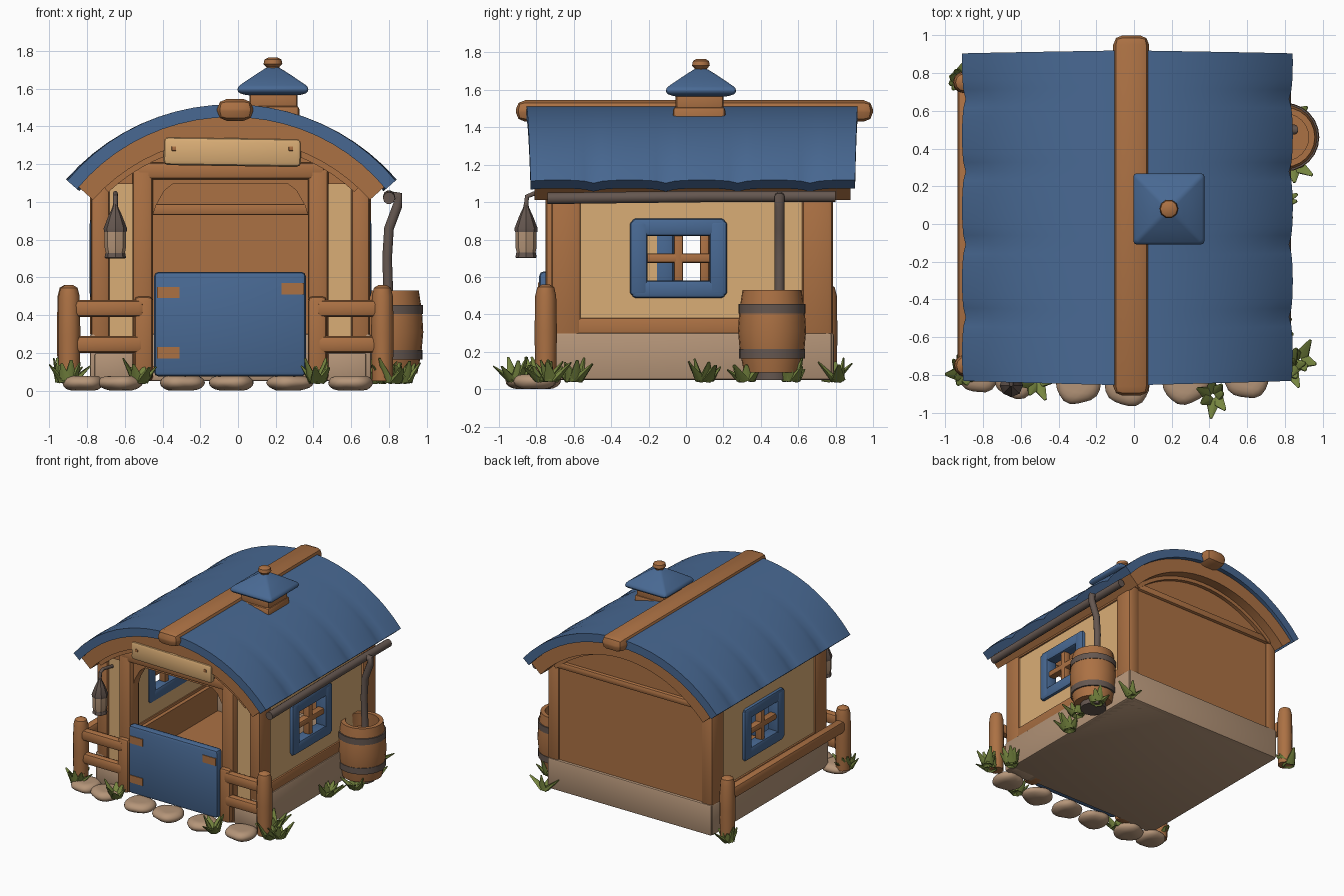
import bpy, bmesh, math, random
from mathutils import Matrix, Vector

random.seed(4)
if "Cube" in bpy.data.objects:
    bpy.data.objects.remove(bpy.data.objects["Cube"])


def material(name, rgb):
    m = bpy.data.materials.new(name)
    m.use_nodes = True
    m.diffuse_color = (*rgb, 1)
    m.node_tree.nodes["Principled BSDF"].inputs["Base Color"].default_value = (*rgb, 1)
    return m


wood = material("brown wood", (.41, .165, .057))
blue = material("blue paint", (.065, .14, .29))
plaster = material("pale plaster", (.70, .42, .18))
stone = material("tan stone", (.46, .30, .19))
metal = material("grey metal", (.13, .095, .08))
green = material("grass green", (.18, .235, .05))


def finish(bm, name, mat, angle=40):
    bmesh.ops.recalc_face_normals(bm, faces=bm.faces)
    me = bpy.data.meshes.new(name)
    bm.to_mesh(me)
    bm.free()
    ob = bpy.data.objects.new(name, me)
    bpy.context.collection.objects.link(ob)
    me.materials.append(mat)
    smooth(ob, angle)
    return ob


def smooth(ob, angle=40):
    bpy.ops.object.select_all(action='DESELECT')
    ob.select_set(True)
    bpy.context.view_layer.objects.active = ob
    bpy.ops.object.shade_smooth_by_angle(angle=math.radians(angle))


def soften(bm, width):
    if width:
        bmesh.ops.bevel(bm, geom=bm.edges[:], offset=width, segments=2,
                        affect='EDGES', profile=.5, clamp_overlap=True)


def box(name, a, b, mat, bevel=.012, tilt=0):
    bm = bmesh.new()
    a, b = Vector(a), Vector(b)
    size = [abs(v) for v in b - a]
    bmesh.ops.create_cube(bm, size=1, matrix=Matrix.Diagonal((*size, 1)))
    soften(bm, bevel)
    bm.transform(Matrix.Translation((a + b) / 2) @ Matrix.Rotation(tilt, 4, 'Y'))
    return finish(bm, name, mat)


def prism(name, pts, y0, y1, mat):
    bm = bmesh.new()
    face = bm.faces.new([bm.verts.new((x, y0, z)) for x, z in pts])
    new = bmesh.ops.extrude_face_region(bm, geom=[face])["geom"]
    bmesh.ops.translate(bm, vec=(0, y1 - y0, 0), verts=[v for v in new if isinstance(v, bmesh.types.BMVert)])
    return finish(bm, name, mat)


def lathe(name, profile, x, y, mat, n=20, turn=0, bevel=0, capped=True):
    bm = bmesh.new()
    rings = []
    for r, z in profile:
        rings.append([bm.verts.new((x + r * math.cos(turn + k * math.tau / n),
                                    y + r * math.sin(turn + k * math.tau / n), z)) for k in range(n)])
    for low, high in zip(rings, rings[1:]):
        for k in range(n):
            j = (k + 1) % n
            bm.faces.new((low[k], low[j], high[j], high[k]))
    if capped:
        bm.faces.new(rings[0])
        bm.faces.new(rings[-1])
    soften(bm, bevel)
    return finish(bm, name, mat)


def tube(name, pts, radius, mat):
    cu = bpy.data.curves.new(name, 'CURVE')
    cu.dimensions, cu.bevel_depth, cu.bevel_resolution, cu.use_fill_caps = '3D', radius, 3, True
    sp = cu.splines.new('POLY')
    sp.points.add(len(pts) - 1)
    for p, co in zip(sp.points, pts):
        p.co = (*co, 1)
    ob = bpy.data.objects.new(name, cu)
    bpy.context.collection.objects.link(ob)
    bpy.ops.object.select_all(action='DESELECT')
    ob.select_set(True)
    bpy.context.view_layer.objects.active = ob
    bpy.ops.object.convert(target='MESH')
    ob.data.materials.clear()
    ob.data.materials.append(mat)
    smooth(ob)


CX, ARC_Z = -.035, .354


def roof_shell(name, r_in, r_out, half, y0, y1, mat, wave=0):
    # curved slab; wave makes overlapping courses along the eaves
    bm = bmesh.new()
    rows, cols, grid = 36, 20, []
    for i in range(rows + 1):
        t = i / rows
        dip = wave * (1 - abs(math.sin(t * math.pi * 4.5 + .4)) ** .4)
        row = []
        for r in (r_out, r_in):
            for j in range(cols + 1):
                u = 2 * j / cols - 1
                a = u * half
                rr = r - dip * abs(u) ** 3
                y = y0 + (y1 - y0) * t + (.6 - t) * .04 * abs(u) * (wave > 0)
                row.append(bm.verts.new((CX + rr * math.sin(a), y, ARC_Z + rr * math.cos(a))))
        grid.append(row[:cols + 1] + row[cols + 1:][::-1])
    n = len(grid[0])
    for p, q in zip(grid, grid[1:]):
        for k in range(n):
            bm.faces.new((p[k], p[(k + 1) % n], q[(k + 1) % n], q[k]))
    for row in (grid[0], grid[-1]):
        for k in range(cols):
            bm.faces.new((row[k], row[k + 1], row[n - 2 - k], row[n - 1 - k]))
    return finish(bm, name, mat)


def gable(name, base, y0, y1):
    arc = [(CX + 1.03 * math.sin(a), ARC_Z + 1.03 * math.cos(a))
           for a in [math.radians(-44 + 88 * k / 16) for k in range(17)]]
    prism(name, [(arc[0][0], base)] + arc + [(arc[-1][0], base)], y0, y1, wood)


# Stone base and wooden floor
box("base_slab", (-.77, -.71, .05), (.69, .77, .11), stone)
box("back_footing", (-.78, .68, .05), (.70, .79, .30), stone)
box("floor_boards", (-.68, -.70, .10), (.60, .72, .13), wood, 0)

# Side walls, posts, windows: built once per side
for s, side, wy in ((1, "left", -.04), (-1, "right", .1)):
    def X(d):
        return -.04 + s * d
    box(side + "_footing", (X(.66), -.72, .05), (X(.745), .78, .30), stone)
    box(side + "_inner_skirting", (X(.62), -.64, .11), (X(.665), .72, .36), wood, 0)
    box(side + "_front_footing", (X(.51), -.73, .05), (X(.72), -.62, .20), stone)
    box(side + "_sill_beam", (X(.65), -.7, .28), (X(.735), .76, .38), wood)
    box(side + "_top_beam", (X(.65), -.7, 1.0), (X(.735), .76, 1.08), wood)
    for part, y0, y1, z0, z1 in (("lower", -.6, .7, .36, .57), ("upper", -.6, .7, .84, 1.02),
                                 ("front", -.6, wy - .17, .57, .84), ("back", wy + .17, .7, .57, .84)):
        box(f"{side}_plaster_{part}", (X(.66), y0, z0), (X(.722), y1, z1), plaster, 0)
    box(side + "_front_post", (X(.64), -.72, .2), (X(.74), -.56, 1.12), wood, .025)
    box(side + "_back_post", (X(.64), .62, .28), (X(.745), .785, 1.08), wood, .025)
    # Window frame and glazing bars
    for sign in (-1, 1):
        box(side + "_window_jamb", (X(.65), wy + sign * .165, .5), (X(.748), wy + sign * .26, .9), blue, .02)
        z = .70 + sign * .165
        box(side + "_window_rail", (X(.65), wy - .25, z - .047), (X(.745), wy + .25, z + .047), blue, .02)
    box(side + "_upright_bar", (X(.67), wy - .025, .55), (X(.73), wy + .025, .86), wood)
    box(side + "_cross_bar", (X(.67), wy - .18, .675), (X(.73), wy + .18, .725), wood)
    # Front panel, door jamb and arched brace
    box(side + "_front_plaster", (X(.5), -.695, .18), (X(.66), -.64, 1.16), plaster, 0)
    box(side + "_door_jamb", (X(.41), -.75, .05), (X(.52), -.62, 1.18), wood, .025)
    prism(side + "_door_brace", [(X(.42), .90), (X(.395), .98), (X(.35), 1.06), (X(.28), 1.115),
                                 (X(.2), 1.14), (X(.42), 1.14)], -.71, -.63, wood)

# Gables and lintel
gable("front_gable", 1.14, -.71, -.63)
gable("back_wall", .28, .70, .77)
box("back_tie_beam", (-.74, .74, 1.05), (.66, .795, 1.11), wood, .02)
box("inner_tie_beam", (-.7, .66, .93), (.62, .72, .99), wood)
box("door_lintel", (-.54, -.75, 1.12), (.46, -.62, 1.21), wood, .02)

# Name board, blank, with two pegs
box("sign_board", (-.395, -.825, 1.19), (.335, -.765, 1.34), plaster, .025, .015)
for x in (-.34, .28):
    box("sign_peg", (x - .012, -.829, 1.27), (x + .012, -.80, 1.294), wood, .004)

# Half door and hinge plates
box("half_door", (-.445, -.785, .075), (.36, -.71, .63), blue, .025)
for x, z in ((-.37, .2), (-.37, .52), (.29, .54)):
    box("hinge_plate", (x - .06, -.790, z - .03), (x + .06, -.782, z + .03), wood, 0)

# Roof
half = math.radians(48.9)
roof_shell("roof_cover", 1.095, 1.163, half, -.855, .92, blue, .03)
roof_shell("roof_lining", .985, 1.10, half * .985, -.81, .88, wood)
roof_shell("front_barge_arch", .955, 1.02, half * .88, -.79, -.70, wood)
roof_shell("back_barge_arch", .955, 1.02, half * .88, .76, .80, wood)
box("ridge_beam", (-.11, -.91, 1.43), (.08, 1.0, 1.545), wood, .05)

# Chimney
box("chimney_stack", (.05, -.07, 1.40), (.325, .21, 1.51), wood, .02)
box("chimney_neck", (.06, -.055, 1.48), (.315, .20, 1.60), wood, .02)
lathe("chimney_cap", [(.20, 1.565), (.265, 1.58), (.265, 1.61), (.13, 1.675), (.04, 1.715)],
      .185, .08, blue, 4, math.pi / 4, .014)
lathe("chimney_knob", [(.035, 1.69), (.035, 1.715), (.05, 1.73), (.045, 1.755), (.025, 1.765)],
      .185, .08, wood, 10)

# Fences
for x, y in ((-.895, -.75), (.765, -.75), (-.90, .75)):
    lathe("fence_post", [(.055, .05), (.06, .3), (.056, .5), (.045, .545), (.02, .56)], x, y, wood, 12)
for x0, x1 in ((-.89, -.5), (.42, .76)):
    box("fence_top_rail", (x0, -.79, .39), (x1, -.72, .48), wood, .025)
    box("fence_low_rail", (x0, -.785, .20), (x1, -.72, .29), wood, .025)
    inner = x1 if x0 < 0 else x0
    box("fence_inner_post", (inner - .05, -.78, .06), (inner + .05, -.7, .5), wood, .025)
box("side_fence_rail", (-.935, -.75, .36), (-.865, .75, .46), wood, .025)

# Barrel and rain pipe
BX, BY = .80, .46
lathe("barrel", [(.15, .09), (.172, .2), (.182, .31), (.175, .42), (.158, .53), (.125, .53),
                 (.13, .42), (.01, .42)], BX, BY, wood, 24)
for z, r in ((.19, .174), (.43, .176)):
    lathe("barrel_hoop", [(r - .02, z - .025), (r + .003, z - .025), (r + .003, z + .025),
                          (r - .02, z + .025)], BX, BY, metal, 24, capped=False)
lathe("barrel_foot", [(.1, .05), (.1, .1)], BX, BY, metal, 12)
tube("gutter", [(.80, -.74, 1.02), (.80, .1, 1.03), (.80, .80, 1.03)], .032, metal)
tube("downpipe", [(.81, .5, 1.03), (.85, .5, 1.03), (.845, .5, .98), (.80, .5, .86),
                  (.79, .5, .7), (.80, .5, .42)], .027, metal)

# Hanging lantern
LX, LY = -.65, -.855
lathe("lantern_body", [(.048, .72), (.057, .76), (.057, .85)], LX, LY, stone, 8)
lathe("lantern_base", [(.05, .70), (.057, .705), (.052, .73)], LX, LY, metal, 8)
lathe("lantern_hood", [(.06, .84), (.062, .86), (.035, .93), (.016, .97), (.01, 1.0)], LX, LY, metal, 8)
tube("lantern_hook", [(LX, LY, .98), (LX, LY + .005, 1.03), (LX, LY + .04, 1.045), (LX, -.68, 1.02)], .013, metal)

# Stepping stones
for x, y, w in ((-.82, -.78, .11), (-.62, -.81, .12), (-.3, -.84, .12), (-.03, -.85, .12),
                (.27, -.84, .125), (.6, -.81, .12)):
    bm = bmesh.new()
    bmesh.ops.create_icosphere(bm, subdivisions=3, radius=1)
    for v in bm.verts:
        v.co *= 1 + .05 * math.sin(5 * v.co.x + 9 * x) + random.uniform(-.01, .01)
        v.co = (x + v.co.x * w, y + v.co.y * .115, max(0, min(.078, .042 + v.co.z * .05)))
    finish(bm, "stepping_stone", stone, 60)

# Grass tufts: broad splayed blades
for x, y, spread, count in ((-.9, -.79, .06, 10), (-.92, .77, .05, 9), (.82, -.76, .06, 9), (.74, -.60, .06, 10),
                            (.42, -.91, .05, 7), (-.52, -.83, .05, 6), (.74, .1, .06, 11), (.84, .32, .06, 8),
                            (.84, .56, .06, 9), (.71, .81, .03, 4), (.88, -.72, .04, 6)):
    bm = bmesh.new()
    for k in range(count):
        h = random.uniform(.08, .14)
        a = k * math.tau / count + random.uniform(-.3, .3)
        spot = Vector((x + spread * .5 * math.cos(a), y + spread * .5 * math.sin(a), .05))
        turn = Matrix.Rotation(a, 4, 'Z') @ Matrix.Rotation(random.uniform(.15, 1.0), 4, 'Y')
        bmesh.ops.create_cone(bm, cap_ends=True, segments=5, radius1=.042, radius2=.008, depth=h,
                              matrix=Matrix.Translation(spot) @ turn @ Matrix.Translation((0, 0, h / 2))
                              @ Matrix.Diagonal((.5, 1, 1, 1)))
    finish(bm, "grass_tuft", green, 50)
